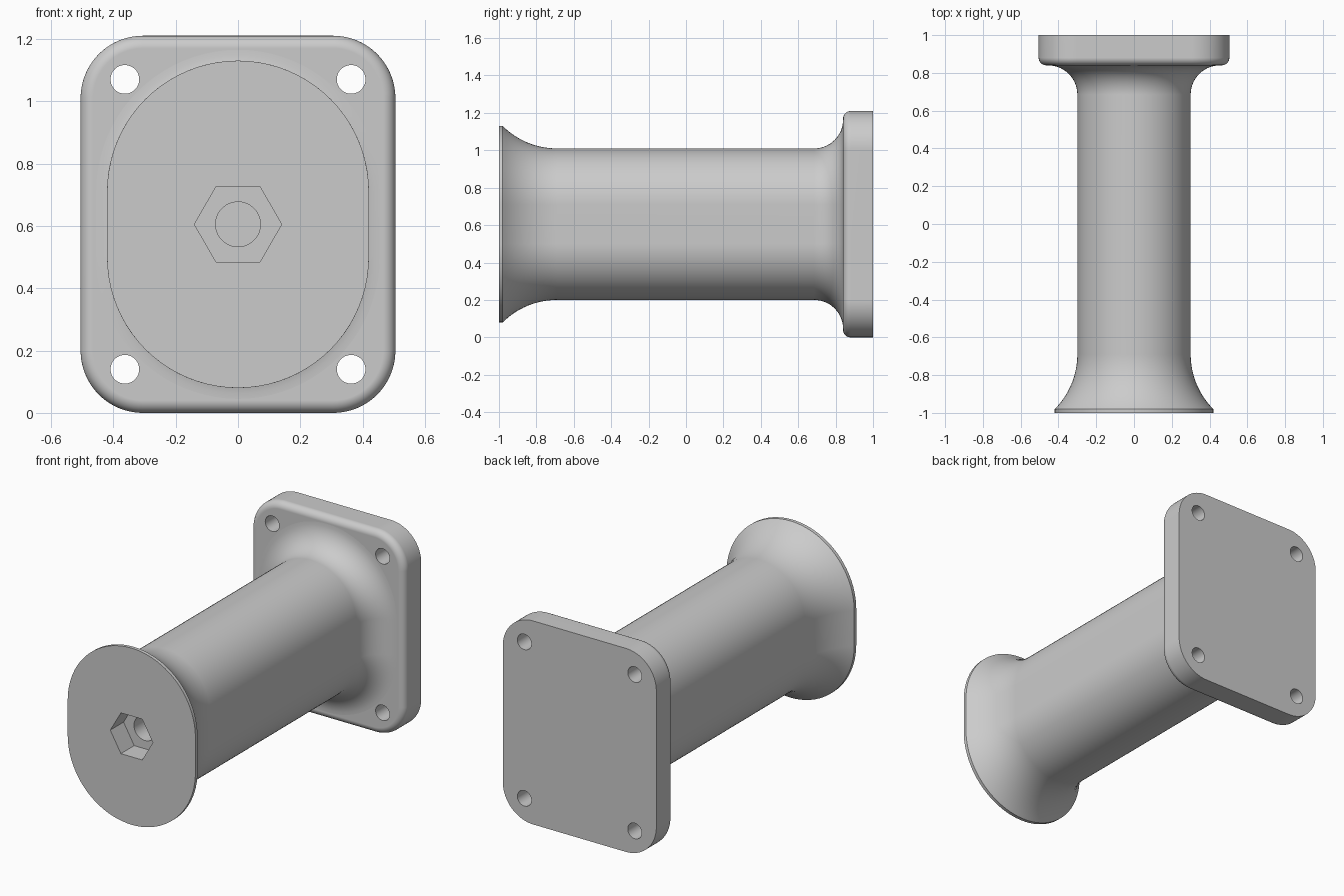
import bpy
import bmesh
from math import pi, sin, cos, radians

if "Cube" in bpy.data.objects:
    bpy.data.objects.remove(bpy.data.objects["Cube"])

MID_Z = 0.605
grey = bpy.data.materials.new("plain grey")
grey.use_nodes = True
colour = (0.6, 0.6, 0.6, 1)
grey.diffuse_color = colour
grey.node_tree.nodes["Principled BSDF"].inputs["Base Color"].default_value = colour


def rounded_ring(bm, core_x, core_z, radius, y, steps=20):
    """Rounded outline: a core rectangle grown outward by a radius."""
    verts = []
    for quarter, (sx, sz) in enumerate([(1, 1), (-1, 1), (-1, -1), (1, -1)]):
        for i in range(steps + 1):
            a = (quarter + i / steps) * pi / 2
            verts.append(bm.verts.new((sx * core_x + radius * cos(a), y,
                                       MID_Z + sz * core_z + radius * sin(a))))
    return verts


def loft(name, core_x, core_z, profile):
    """Join outlines given as (y, radius) pairs into a closed solid."""
    bm = bmesh.new()
    rings = [rounded_ring(bm, core_x, core_z, r, y) for y, r in profile]
    for a, b in zip(rings, rings[1:]):
        for i in range(len(a)):
            j = (i + 1) % len(a)
            bm.faces.new((a[i], a[j], b[j], b[i]))
    bm.faces.new(rings[0])
    bm.faces.new(rings[-1])
    bmesh.ops.remove_doubles(bm, verts=bm.verts, dist=1e-5)
    bmesh.ops.recalc_face_normals(bm, faces=bm.faces)
    mesh = bpy.data.meshes.new(name)
    bm.to_mesh(mesh)
    bm.free()
    mesh.materials.append(grey)
    ob = bpy.data.objects.new(name, mesh)
    bpy.context.collection.objects.link(ob)
    return ob


def activate(ob):
    bpy.ops.object.select_all(action='DESELECT')
    ob.select_set(True)
    bpy.context.view_layer.objects.active = ob


def bore(ob, x, z, radius, y0, y1, sides=40):
    """Cut a prism along y out of the object."""
    bpy.ops.mesh.primitive_cylinder_add(
        vertices=sides, radius=radius, depth=y1 - y0,
        location=(x, (y0 + y1) / 2, z), rotation=(pi / 2, pi / 6, 0))
    cutter = bpy.context.object
    cutter.hide_render = True
    cutter.data.materials.append(grey)
    activate(ob)
    mod = ob.modifiers.new("bore", 'BOOLEAN')
    mod.operation = 'DIFFERENCE'
    mod.solver = 'EXACT'
    mod.object = cutter
    bpy.ops.object.modifier_apply(modifier=mod.name)
    bpy.data.objects.remove(cutter)


def finish(ob):
    activate(ob)
    bpy.ops.object.shade_smooth_by_angle(angle=radians(30))
    mod = ob.modifiers.new("even shading", 'WEIGHTED_NORMAL')
    mod.keep_sharp = True


# Post: thin rim, front flare, straight shaft, fillet into the plate
SHAFT, FLARE, FILLET = 0.30, 0.41, 0.155
profile = [(-1, 0.42)]
for i in range(15):
    a = radians(45) * (1 - i / 14)
    profile.append((-0.69 - FLARE * sin(a), SHAFT + FLARE * (1 - cos(a))))
for i in range(15):
    a = pi / 2 * i / 14
    profile.append((0.685 + FILLET * sin(a), SHAFT + FILLET * (1 - cos(a))))
profile.append((0.86, SHAFT + FILLET))
post = loft("post", 0, 0.105, profile)

# Hexagonal socket with a narrower round hole behind it
bore(post, 0, MID_Z, 0.14, -1.1, -0.875, sides=6)
bore(post, 0, MID_Z, 0.072, -0.9, -0.5)
finish(post)

# Mounting plate with a rounded front edge and four screw holes
EDGE = 0.04
profile = [(0.84 + EDGE * (1 - sin(a)), 0.2 - EDGE * (1 - cos(a)))
           for a in (pi / 2 * (1 - i / 8) for i in range(9))]
plate = loft("mounting_plate", 0.305, 0.405, profile + [(1, 0.2)])
for sx in (-1, 1):
    for sz in (-1, 1):
        bore(plate, sx * 0.363, MID_Z + sz * 0.465, 0.046, 0.7, 1.1)
finish(plate)
